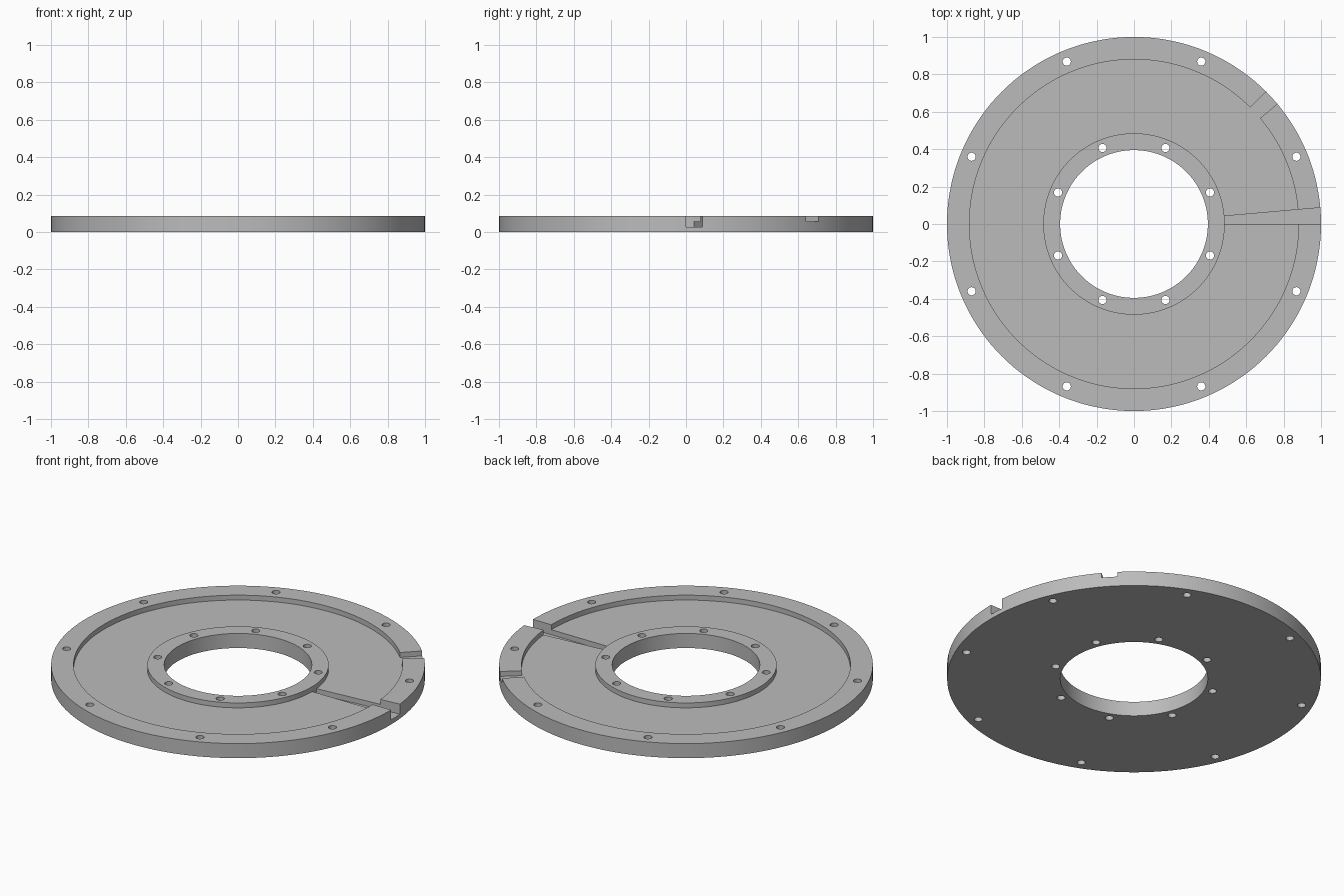
import bpy, bmesh, math
from mathutils import Matrix

if "Cube" in bpy.data.objects:
    bpy.data.objects.remove(bpy.data.objects["Cube"])

SEGS = 144                              # 2.5 degrees each
RADII = [0.395, 0.485, 0.88, 1.0]       # inner rim, floor, outer rim
LEVELS = [0, 0.027, 0.057, 0.086]       # base, channel, floor, rim top

grey = bpy.data.materials.new("plain_grey")
grey.use_nodes = True
colour = (0.5, 0.5, 0.5, 1)
grey.diffuse_color = colour
grey.node_tree.nodes["Principled BSDF"].inputs["Base Color"].default_value = colour


def finish(bm, name):
    mesh = bpy.data.meshes.new(name)
    bm.to_mesh(mesh)
    bm.free()
    mesh.materials.append(grey)
    obj = bpy.data.objects.new(name, mesh)
    bpy.context.collection.objects.link(obj)
    return obj


def layers(band, seg):
    """Number of filled layers at a ring band and a segment."""
    if band not in (0, 1, 2):
        return 0
    angle = (seg % SEGS + 0.5) * 360 / SEGS
    if band and angle < 5:              # deep wedge channel
        return 1
    if band == 2 and 40 < angle < 45:   # shallow notch in the outer rim
        return 2
    return 2 if band == 1 else 3


# Plate with two rims, channel and notch, stepped on a polar grid
bm = bmesh.new()
points = {}


def vert(r, s, z):
    key = (r, s % SEGS, z)
    if key not in points:
        a = 2 * math.pi * key[1] / SEGS
        points[key] = bm.verts.new((RADII[r] * math.cos(a), RADII[r] * math.sin(a), LEVELS[z]))
    return points[key]


def face(*corners):
    bm.faces.new([vert(*c) for c in corners])


for b in range(3):
    for s in range(SEGS):
        top = layers(b, s)
        face((b, s, top), (b + 1, s, top), (b + 1, s + 1, top), (b, s + 1, top))
        face((b, s, 0), (b, s + 1, 0), (b + 1, s + 1, 0), (b + 1, s, 0))
        for z in range(top):
            for step in (0, 1):
                # curved walls
                if layers(b + 2 * step - 1, s) <= z:
                    r = b + step
                    face((r, s, z), (r, s + 1, z), (r, s + 1, z + 1), (r, s, z + 1))
                # radial walls
                if layers(b, s + 2 * step - 1) <= z:
                    t = s + step
                    face((b, t, z), (b + 1, t, z), (b + 1, t, z + 1), (b, t, z + 1))
bmesh.ops.recalc_face_normals(bm, faces=bm.faces)
plate = finish(bm, "ring_plate")

# Eight through holes in each rim
bm = bmesh.new()
for radius in (0.44, 0.94):
    for i in range(8):
        a = math.radians(22.5 + 45 * i)
        place = Matrix.Translation((radius * math.cos(a), radius * math.sin(a), 0.04))
        bmesh.ops.create_cone(bm, cap_ends=True, segments=24, radius1=0.022,
                              radius2=0.022, depth=0.3, matrix=place)
drills = finish(bm, "hole_cutter")
drills.hide_render = True

cut = plate.modifiers.new("holes", "BOOLEAN")
cut.operation = "DIFFERENCE"
cut.solver = "EXACT"
cut.object = drills
bpy.ops.object.select_all(action="DESELECT")
plate.select_set(True)
bpy.context.view_layer.objects.active = plate
bpy.ops.object.modifier_apply(modifier=cut.name)
bpy.data.objects.remove(drills)
bpy.ops.object.shade_smooth_by_angle(angle=math.radians(30))
